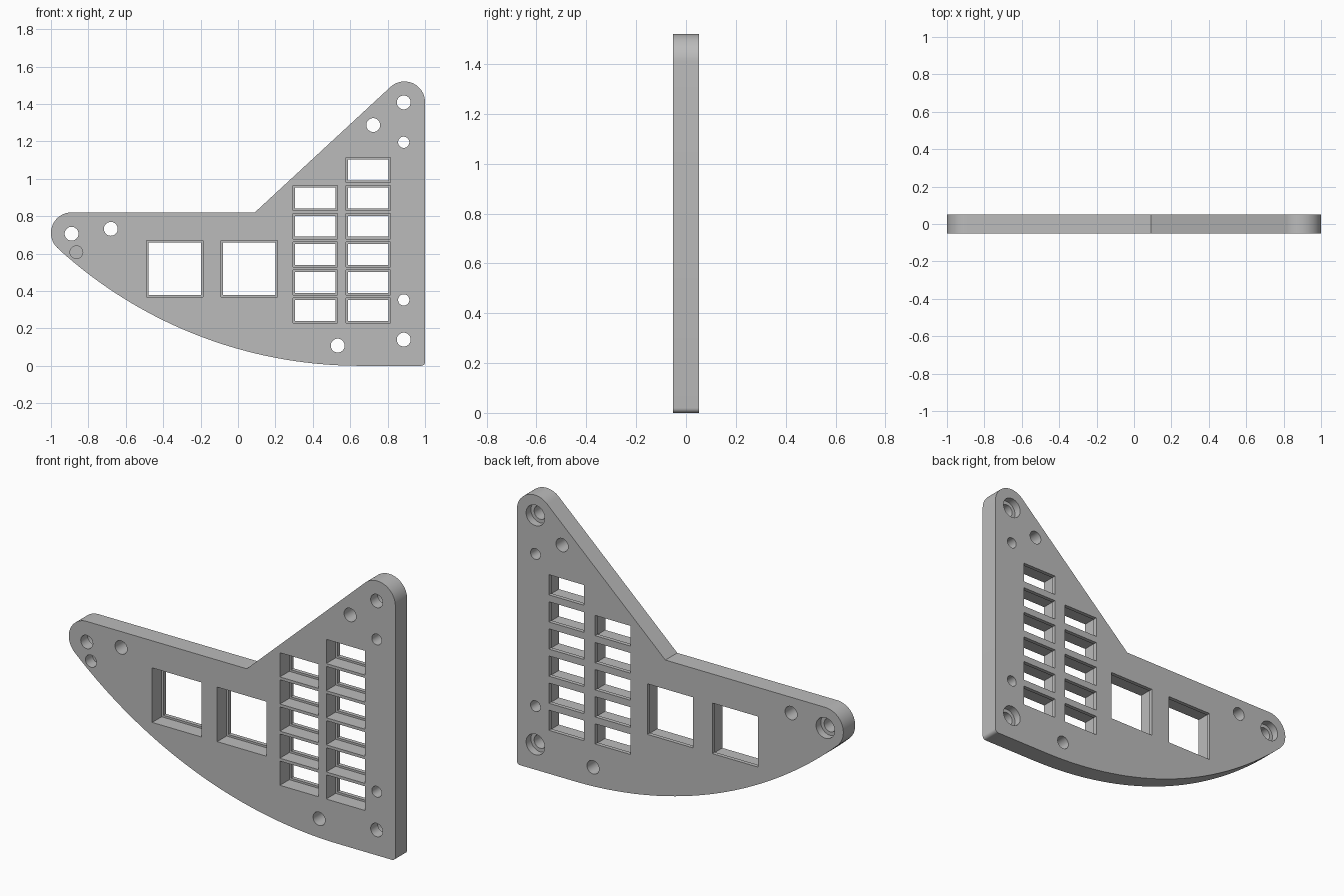
import bpy, bmesh
from math import sin, cos, pi, asin, atan2, radians

if "Cube" in bpy.data.objects:
    bpy.data.objects.remove(bpy.data.objects["Cube"], do_unlink=True)

FRONT, BACK = -0.052, 0.052
grey = bpy.data.materials.new("plain grey")
grey.use_nodes = True
grey.diffuse_color = (0.5, 0.5, 0.5, 1)
grey.node_tree.nodes["Principled BSDF"].inputs["Base Color"].default_value = (0.5, 0.5, 0.5, 1)


def arc(cx, cz, r, a0, a1, n):
    return [(cx + r * cos(a0 + (a1 - a0) * i / n), cz + r * sin(a0 + (a1 - a0) * i / n))
            for i in range(n + 1)]


def rect(cx, cz, w, h):
    return [(cx + sx * w / 2, cz + sz * h / 2) for sx, sz in ((-1, -1), (1, -1), (1, 1), (-1, 1))]


def circle(cx, cz, r):
    return arc(cx, cz, r, 0, 2 * pi, 40)[:-1]


def prisms(name, items):
    """Extrude each (outline, y0, y1) along y into one object."""
    bm = bmesh.new()
    for pts, y0, y1 in items:
        a = [bm.verts.new((x, y0, z)) for x, z in pts]
        b = [bm.verts.new((x, y1, z)) for x, z in pts]
        bm.faces.new(a)
        bm.faces.new(b[::-1])
        for i in range(len(a)):
            j = (i + 1) % len(a)
            bm.faces.new((a[j], a[i], b[i], b[j]))
    bmesh.ops.recalc_face_normals(bm, faces=bm.faces[:])
    me = bpy.data.meshes.new(name)
    bm.to_mesh(me)
    bm.free()
    me.materials.append(grey)
    ob = bpy.data.objects.new(name, me)
    bpy.context.collection.objects.link(ob)
    return ob


# Plate outline: rounded top tip, notch, rounded left tip, sweeping lower edge
TIP = 0.11
top, left = (0.89, 1.41), (-0.89, 0.71)
sweep_x, sweep_r = 0.65, 2.387
join = atan2(left[1] - sweep_r, left[0] - sweep_x)
outline = (arc(0.98, 0.02, 0.02, -pi / 2, 0, 6)
           + arc(*top, TIP, 0, radians(133), 24)
           + [(0.09, left[1] + TIP)]
           + arc(*left, TIP, pi / 2, 2 * pi + join, 24)
           + arc(sweep_x, sweep_r, sweep_r, 2 * pi + join, 1.5 * pi, 48)[1:])
plate = prisms("panel_plate", [(outline, FRONT, BACK)])

# Openings: (centre x, centre z, width, height)
windows = [(x, 0.519, 0.302, 0.302) for x in (-0.338, 0.06)]
for x, rows in ((0.412, 5), (0.696, 6)):
    windows += [(x, 0.296 + 0.15 * i, 0.238, 0.134) for i in range(rows)]
bolts = [(0.886, 1.408), (0.886, 0.14), (-0.89, 0.706)]
plain = [(0.723, 1.287), (0.533, 0.108), (-0.68, 0.732)]
small = [(0.886, 1.195), (0.886, 0.352)]
LIP = 0.022

# Through cuts, then wider front recesses, back counterbores and a blind hole
through = [(rect(x, z, w - LIP, h - LIP), -0.1, 0.1) for x, z, w, h in windows]
through += [(circle(x, z, 0.037), -0.1, 0.1) for x, z in bolts + plain]
through += [(circle(x, z, 0.03), -0.1, 0.1) for x, z in small]
recess = [(rect(*w), -0.1, 0.03) for w in windows]
recess += [(circle(x, z, 0.057), 0.01, 0.1) for x, z in bolts]
recess += [(circle(-0.864, 0.607, 0.034), -0.1, 0.01)]

bpy.context.view_layer.objects.active = plate
for name, items in (("through_cutter", through), ("recess_cutter", recess)):
    cutter = prisms(name, items)
    cutter.hide_render = True
    mod = plate.modifiers.new(name, "BOOLEAN")
    mod.operation, mod.solver, mod.object = "DIFFERENCE", "EXACT", cutter
    bpy.ops.object.modifier_apply(modifier=name)
    bpy.data.objects.remove(cutter, do_unlink=True)

bpy.ops.object.select_all(action="DESELECT")
plate.select_set(True)
bpy.ops.object.shade_smooth_by_angle(angle=radians(30))
